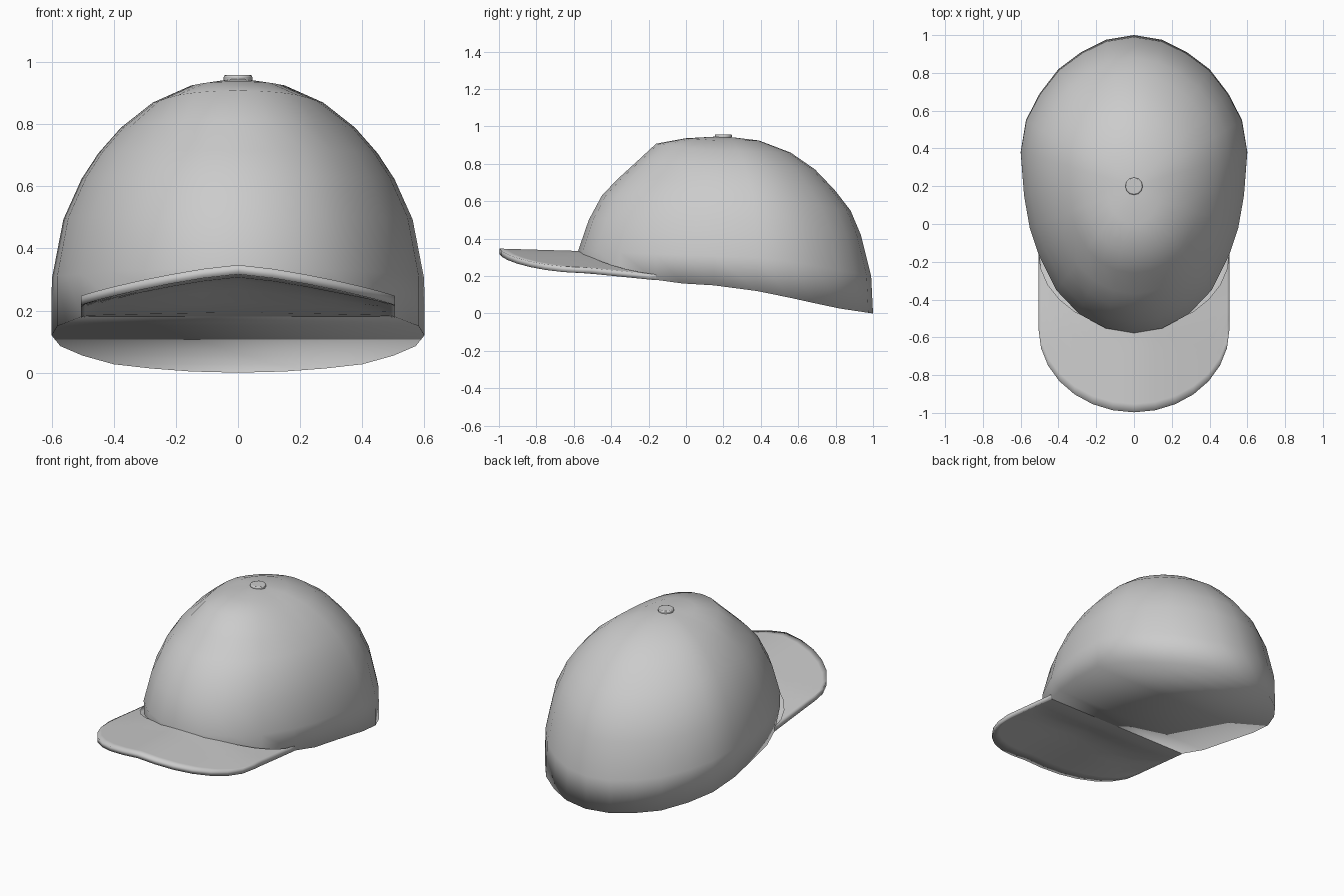
import bpy, math

if "Cube" in bpy.data.objects:
    bpy.data.objects.remove(bpy.data.objects["Cube"])


def make_object(name, verts, faces):
    mesh = bpy.data.meshes.new(name)
    mesh.from_pydata(verts, [], faces)
    obj = bpy.data.objects.new(name, mesh)
    bpy.context.collection.objects.link(obj)
    return obj


def smooth(obj, angle):
    bpy.ops.object.select_all(action='DESELECT')
    obj.select_set(True)
    bpy.context.view_layer.objects.active = obj
    bpy.ops.object.shade_smooth_by_angle(angle=math.radians(angle))


def interp(table, t):
    for (a, za), (b, zb) in zip(table, table[1:]):
        if t <= b:
            return za + (zb - za) * max(0, t - a) / (b - a)
    return table[-1][1]


# Crown: plan outline plus front, side and back meridians
CY, TOP = 0.2, 0.948
half = [(0, 1), (.15, .975), (.28, .91), (.4, .82), (.5, .69), (.572, .55), (.6, .38),
        (.582, .15), (.552, -.02), (.505, -.16), (.41, -.35), (.29, -.475), (.15, -.55), (0, -.575)]
outline = half + [(-x, y) for x, y in half[-2:0:-1]]
rim = [(-.575, .315), (-.45, .27), (-.35, .24), (-.16, .18), (0, .158), (.2, .148), (.4, .117),
       (.6, .075), (.8, .03), (1, 0)]
front = [(-.578, .31), (-.577, .335), (-.52, .5), (-.45, .63), (-.37, .715), (-.26, .815), (-.16, .908), (0, .937)]
side = [(.6, .12), (.6, .31), (.563, .5), (.503, .63), (.45, .71), (.378, .79), (.275, .87), (.15, .925)]
back = [(1, 0), (.99, .2), (.935, .42), (.88, .55), (.795, .66), (.69, .77), (.56, .86), (.39, .925)]

verts, faces, n = [], [], len(outline)
for k in range(len(side)):
    for x, y in outline:
        dx, dy = x, y - CY
        s2 = dx * dx / (dx * dx + dy * dy)
        end, span = (back, .8) if dy > 0 else (front, -.775)
        f = s2 * side[k][0] / .6 + (1 - s2) * (end[k][0] - CY) / span
        z = s2 * side[k][1] + (1 - s2) * end[k][1]
        if k == 0:
            f, z = 1, interp(rim, y)
        verts.append((dx * f, CY + dy * f, z))
verts.append((0, CY, TOP))
for k in range(len(side)):
    for i in range(n):
        j = (i + 1) % n
        if k < len(side) - 1:
            faces.append((k * n + i, (k + 1) * n + i, (k + 1) * n + j, k * n + j))
        else:
            faces.append((k * n + i, len(verts) - 1, k * n + j))
# Closed bottom behind the brim, in strips from right to left
faces.append((0, 1, n - 1))
for i in range(1, 9):
    faces.append((i, i + 1, n - i - 1, n - i))
smooth(make_object("crown", verts, faces), 180)

# Brim: arched top outside the crown, underside running back to the crown bottom
cols, rows, THICK = 14, 10, .03
verts, faces = [], []


def brim_point(c, r, top):
    a = math.pi * (c / cols - .5)
    u, x = abs(math.sin(a)), .505 * math.sin(a)
    reach = .40 * math.cos(a)
    start = -.15 - reach if top else -.16
    y = start + (-.56 - .437 * math.cos(a) - start) * r / rows
    z = .335 + .012 * max(0, -y - .6) / .4 - .088 * u ** 1.3
    z -= .1 * u * max(0, y + .55)
    if top:
        return x, y, z
    s = min(1, (-.16 - y) / reach) if reach > .01 else 1
    s = s * s * (3 - 2 * s)
    return x, y, .18 + (z - THICK - .18) * s


w = cols + 1
base = w * (rows + 1)
for top in (True, False):
    for r in range(rows + 1):
        verts += [brim_point(c, r, top) for c in range(w)]
for r in range(rows):
    for c in range(cols):
        p, q = r * w + c, (r + 1) * w + c
        faces.append((p, q, q + 1, p + 1))
        faces.append((base + p, base + p + 1, base + q + 1, base + q))
    p, q = r * w, (r + 1) * w
    faces.append((p, base + p, base + q, q))
    faces.append((p + cols, q + cols, base + q + cols, base + p + cols))
for c in range(cols):
    p = rows * w + c
    faces.append((p, base + p, base + p + 1, p + 1))
smooth(make_object("brim", verts, faces), 180)

# Top button
bpy.ops.mesh.primitive_cylinder_add(vertices=12, radius=.046, depth=.024, location=(0, CY, .946))
button = bpy.context.object
button.name = "top_button"
bevel = button.modifiers.new("rounded_edge", 'BEVEL')
bevel.width, bevel.segments = .006, 2
smooth(button, 40)
